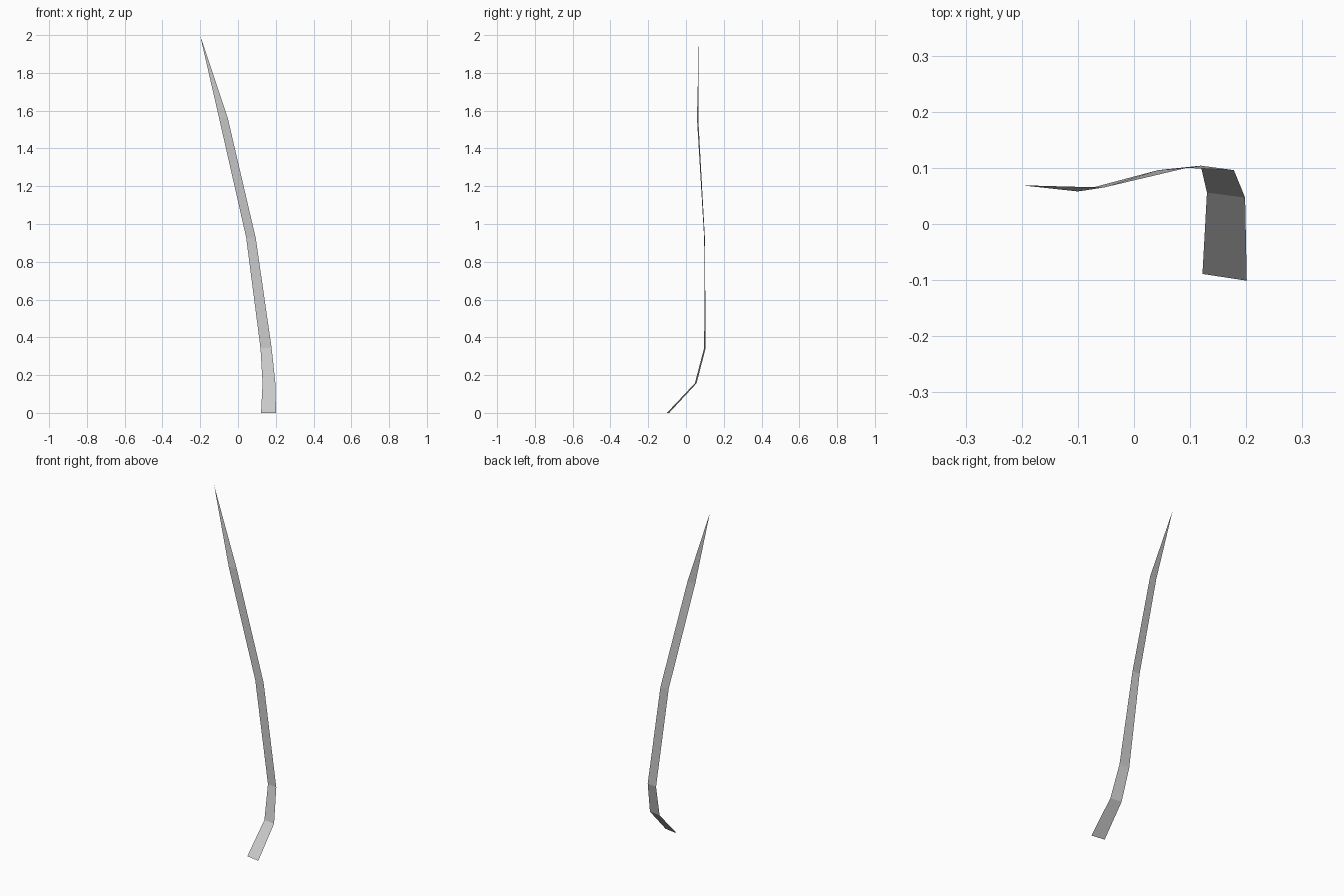
import bpy
import bmesh

if "Cube" in bpy.data.objects:
    bpy.data.objects.remove(bpy.data.objects["Cube"])

# Cross-sections of the blade from root upward: left edge point, right edge point
sections = [
    ((0.122, -0.089, 0.0), (0.201, -0.101, 0.0)),
    ((0.130, 0.056, 0.157), (0.198, 0.047, 0.157)),
    ((0.119, 0.104, 0.343), (0.178, 0.096, 0.343)),
    ((0.043, 0.096, 0.93), (0.094, 0.100, 0.925)),
    ((-0.100, 0.058, 1.56), (-0.054, 0.065, 1.56)),
]
tip_point = (-0.201, 0.069, 2.0)

# Grass blade: a single thin strip that narrows to a point
bm = bmesh.new()
rows = [[bm.verts.new(p) for p in pair] for pair in sections]
for (a, b), (c, d) in zip(rows, rows[1:]):
    bm.faces.new((a, b, d, c))
bm.faces.new((*rows[-1], bm.verts.new(tip_point)))

mesh = bpy.data.meshes.new("grass_blade")
bm.to_mesh(mesh)
bm.free()
blade = bpy.data.objects.new("grass_blade", mesh)
bpy.context.collection.objects.link(blade)
